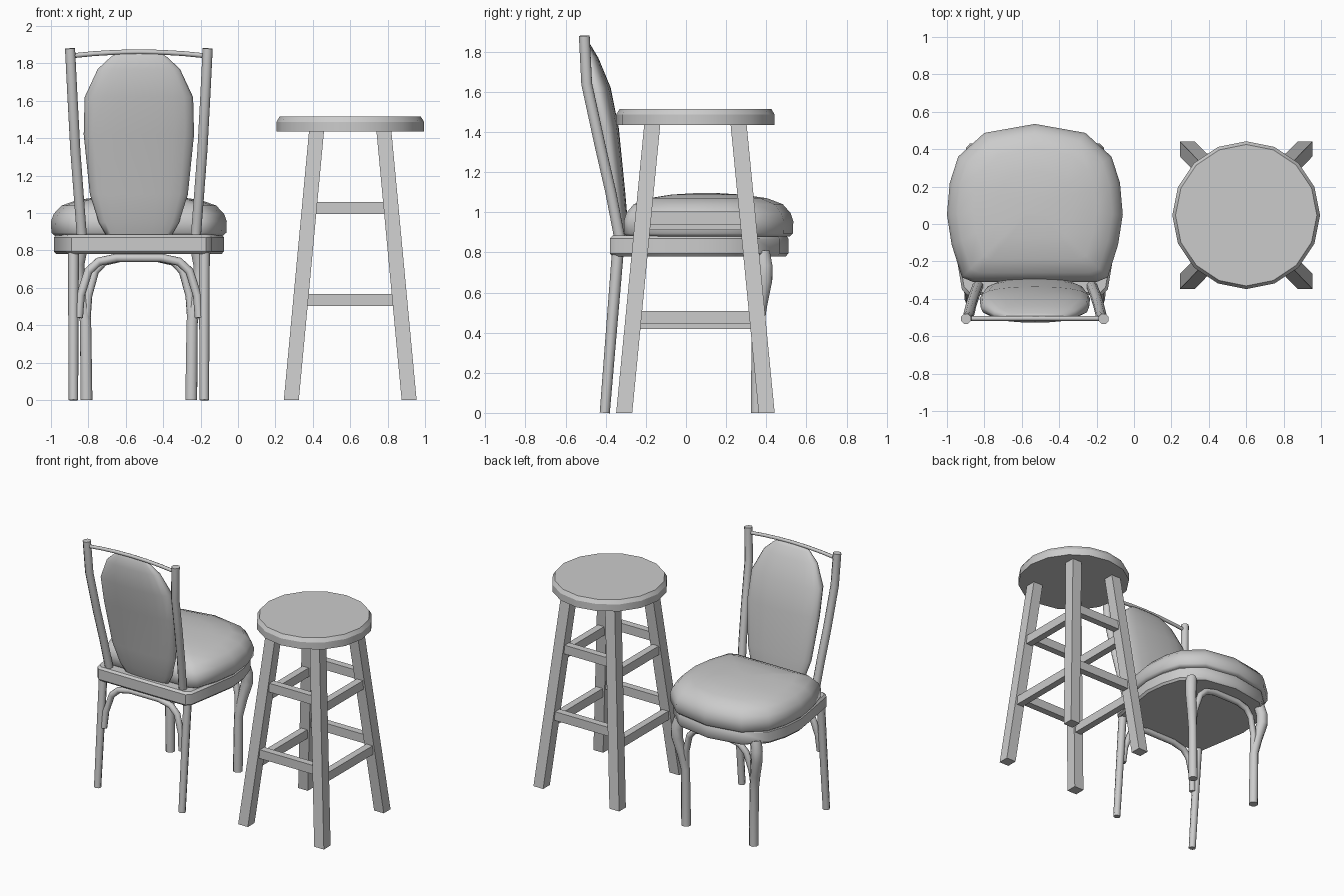
import bpy, bmesh, math
from mathutils import Vector

if "Cube" in bpy.data.objects:
    bpy.data.objects.remove(bpy.data.objects["Cube"])

CX = -0.53            # chair centre x
SX, SY = 0.6, 0.047   # stool centre


def smooth(ob, angle):
    bpy.ops.object.select_all(action='DESELECT')
    ob.select_set(True)
    bpy.context.view_layer.objects.active = ob
    bpy.ops.object.shade_smooth_by_angle(angle=math.radians(angle))


def loft(name, rings, angle=None):
    """Skin a stack of equal-length rings and cap both ends."""
    bm = bmesh.new()
    vs = [[bm.verts.new(p) for p in r] for r in rings]
    n = len(rings[0])
    for a, b in zip(vs, vs[1:]):
        for i in range(n):
            j = (i + 1) % n
            bm.faces.new((a[i], a[j], b[j], b[i]))
    bm.faces.new(vs[0])
    bm.faces.new(vs[-1])
    bmesh.ops.recalc_face_normals(bm, faces=bm.faces)
    me = bpy.data.meshes.new(name)
    bm.to_mesh(me)
    bm.free()
    ob = bpy.data.objects.new(name, me)
    bpy.context.collection.objects.link(ob)
    if angle:
        smooth(ob, angle)
    return ob


def tube(name, pts, radius, radii=None):
    """Round bar along a path, as a mesh."""
    cu = bpy.data.curves.new(name, 'CURVE')
    cu.dimensions = '3D'
    cu.bevel_depth = radius
    cu.bevel_resolution = 2
    cu.use_fill_caps = True
    sp = cu.splines.new('POLY')
    sp.points.add(len(pts) - 1)
    for i, p in enumerate(pts):
        sp.points[i].co = (*p, 1)
        sp.points[i].radius = radii[i] if radii else 1
    ob = bpy.data.objects.new(name, cu)
    bpy.context.collection.objects.link(ob)
    bpy.ops.object.select_all(action='DESELECT')
    ob.select_set(True)
    bpy.context.view_layer.objects.active = ob
    bpy.ops.object.convert(target='MESH')
    smooth(bpy.context.object, 50)


def seat_rings(half, levels, pivot_y=0.1):
    """Mirror a half outline and repeat it at (z, scale) levels."""
    full = half + [(-x, y) for x, y in reversed(half) if x > 0]
    return [[(CX + x * s, pivot_y + (y - pivot_y) * s, z) for x, y in full]
            for z, s in levels]


# chair seat frame
frame = [(0, .51), (.26, .465), (.395, .34), (.44, .2), (.455, .05),
         (.43, -.11), (.39, -.35), (.36, -.38)]
loft("seat_frame", seat_rings(frame, [(.78, .97), (.795, 1), (.87, 1), (.885, .97)]), 40)

# chair cushion
cushion = [(0, .535), (.27, .487), (.41, .36), (.455, .22), (.47, .05),
           (.445, -.11), (.39, -.285), (.33, -.31)]
loft("seat_cushion", seat_rings(cushion, [(.88, .96), (.895, .995), (.955, 1), (.995, .97),
     (1.04, .88), (1.07, .7), (1.088, .42), (1.095, .15)]), 60)

# padded backrest: (z, half width, half depth, centre y)
pad = [(.88, .175, .025, -.318), (.95, .215, .04, -.33), (1.1, .262, .05, -.353),
       (1.42, .295, .065, -.40), (1.62, .29, .07, -.445), (1.77, .22, .045, -.482),
       (1.835, .15, .022, -.498), (1.855, .12, .008, -.503)]
rings = []
for z, w, d, cy in pad:
    ring = []
    for i in range(20):
        a = math.tau * i / 20
        c, s = math.cos(a), math.sin(a)
        ring.append((CX + w * math.copysign(abs(c) ** .85, c),
                     cy + d * math.copysign(abs(s) ** .8, s), z))
    rings.append(ring)
loft("backrest_pad", rings, 60)

# posts and legs, mirrored left and right
for side, s in (("left", -1), ("right", 1)):
    tube("back_post_" + side,
         [(CX + s * x, y, z) for x, y, z in
          ((.302, -.325, .84), (.322, -.375, 1.1), (.34, -.43, 1.34),
           (.356, -.495, 1.64), (.368, -.507, 1.88))], .029)
    tube("back_leg_" + side,
         [(CX + s * .35, -.405, 0), (CX + s * .35, -.34, .80)], .028, (.9, 1.05))
    tube("front_leg_" + side,
         [(CX + s * x, y, z) for x, y, z in
          ((.28, .355, 0), (.285, .357, .42), (.305, .372, .54),
           (.33, .392, .66), (.33, .392, .73), (.315, .38, .80))],
         .034, (1, .95, 1.05, 1.2, 1.25, 1.2))

# top rail
tube("top_rail", [(CX + x, -.505, 1.84 + .022 * (1 - (x / .365) ** 2))
                  for x in (-.365, -.24, -.12, 0, .12, .24, .365)], .013)

# bent arches under the seat, at back and front
half_arch = [(.322, .44), (.312, .56), (.27, .69), (.215, .74), (.12, .76)]


def arch(name, width, y_of_z):
    pts = [(-x, z) for x, z in half_arch] + half_arch[::-1]
    tube(name, [(CX + x * width, y_of_z(z), z) for x, z in pts], .023)


arch("back_arch", 1, lambda z: -.405 + .08 * z)
arch("front_arch", .87, lambda z: .355 + .03 * (z - .44) / .3)

# stool seat
loft("stool_seat", [[(SX + r * math.cos(math.tau * i / 16), SY + r * math.sin(math.tau * i / 16), z)
                     for i in range(16)]
                    for z, r in ((1.435, .395), (1.487, .395), (1.515, .378))], 30)


def leg_offset(z):
    t = z / 1.44
    return .315 - .135 * t, .355 - .14 * t


def square(x, y, z, h=.04):
    return [(x + a * h, y + b * h, z) for a, b in ((-1, -1), (1, -1), (1, 1), (-1, 1))]


# splayed stool legs
for sx in (-1, 1):
    for sy in (-1, 1):
        loft("stool_leg", [square(SX + sx * leg_offset(z)[0], SY + sy * leg_offset(z)[1], z)
                           for z in (0, 1.44)])


def rung(name, z, s, along_x):
    """Sheared bar between two legs, its ends following the splay."""
    levels = []
    for zz in (z - .033, z + .033):
        ox, oy = leg_offset(zz)
        mx, my = leg_offset(z)
        if along_x:
            hx, hy, cx, cy = ox, .026, SX, SY + s * my
        else:
            hx, hy, cx, cy = .026, oy, SX + s * mx, SY
        levels.append([(cx + a * hx, cy + b * hy, zz)
                       for a, b in ((-1, -1), (1, -1), (1, 1), (-1, 1))])
    loft(name, levels)


# stool rungs
for s in (-1, 1):
    for z in (.535, 1.027):
        rung("stool_rung_front_back", z, s, True)
    for z in (.463 + .013 * s, .957 + .013 * s):
        rung("stool_rung_side", z, s, False)
